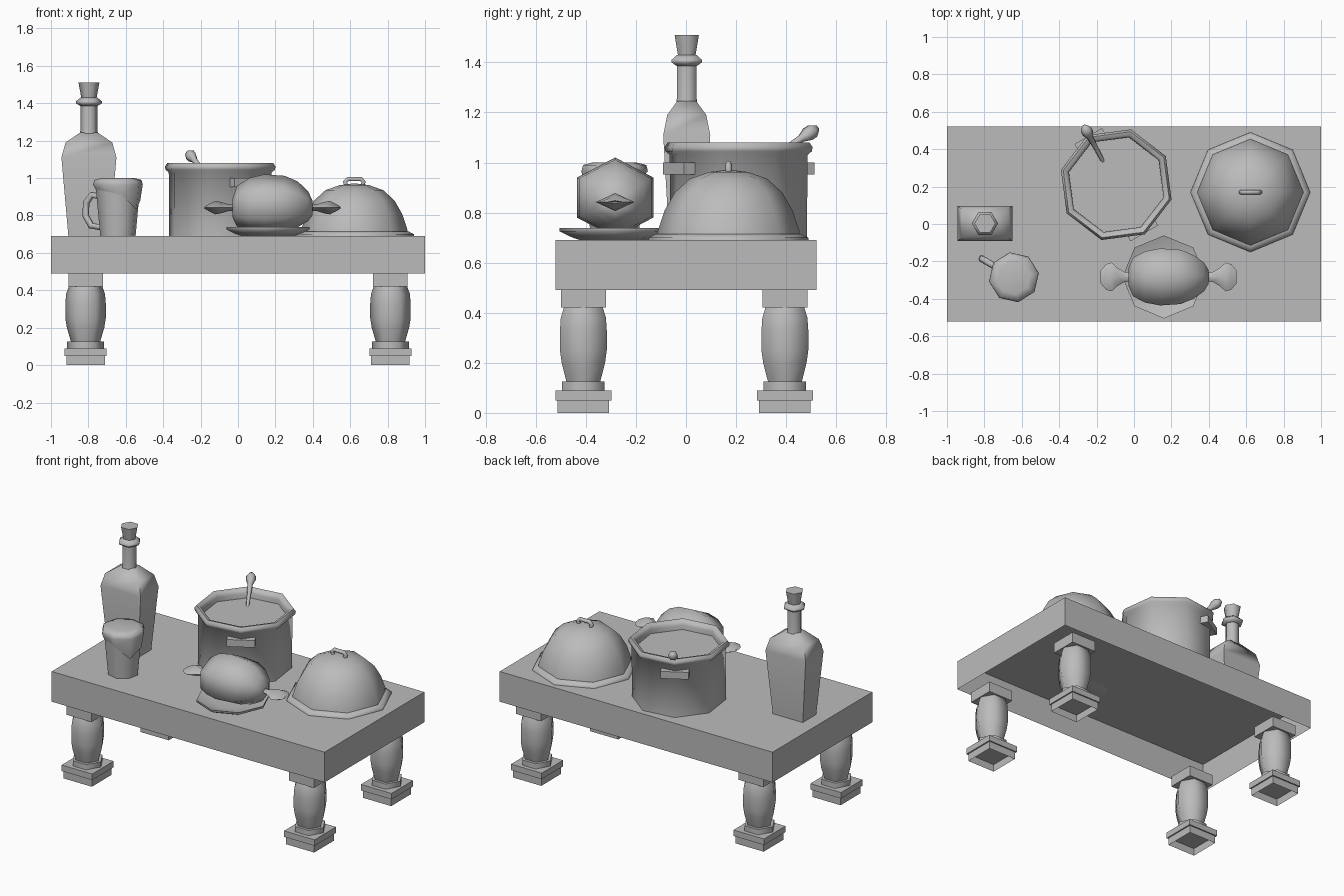
import bpy, bmesh
from math import sin, cos, pi, radians
from mathutils import Matrix, Vector

if "Cube" in bpy.data.objects:
    bpy.data.objects.remove(bpy.data.objects["Cube"])

grey = bpy.data.materials.new("plain_grey")
grey.use_nodes = True
colour = (0.5, 0.5, 0.5, 1)
grey.diffuse_color = colour
grey.node_tree.nodes["Principled BSDF"].inputs["Base Color"].default_value = colour

TOP = 0.69  # height of the table surface


def finish(name, mesh, angle=None):
    ob = bpy.data.objects.new(name, mesh)
    bpy.context.collection.objects.link(ob)
    mesh.materials.clear()
    mesh.materials.append(grey)
    if angle:
        bpy.ops.object.select_all(action='DESELECT')
        ob.select_set(True)
        bpy.context.view_layer.objects.active = ob
        bpy.ops.object.shade_smooth_by_angle(angle=radians(angle))
    return ob


def loft(name, rings, caps=(True, True), angle=65):
    """Skin a list of equal-length point rings."""
    bm = bmesh.new()
    rows = [[bm.verts.new(p) for p in ring] for ring in rings]
    n = len(rows[0])
    for a, b in zip(rows, rows[1:]):
        for i in range(n):
            j = (i + 1) % n
            bm.faces.new((a[i], a[j], b[j], b[i]))
    if caps[0]:
        bm.faces.new(rows[0][::-1])
    if caps[1]:
        bm.faces.new(rows[-1])
    bmesh.ops.remove_doubles(bm, verts=bm.verts, dist=0.0005)
    bmesh.ops.recalc_face_normals(bm, faces=bm.faces)
    mesh = bpy.data.meshes.new(name)
    bm.to_mesh(mesh)
    bm.free()
    return finish(name, mesh, angle)


def circle(x, y, z, r, sides, turn=0):
    return [(x + r * cos(turn + 2 * pi * i / sides),
             y + r * sin(turn + 2 * pi * i / sides), z) for i in range(sides)]


def lathe(name, x, y, profile, sides=8, turn=0, caps=(True, True)):
    return loft(name, [circle(x, y, z, r, sides, radians(turn)) for r, z in profile], caps)


def rect(x, y, z, hx, hy):
    return [(x + sx * hx, y + sy * hy, z) for sx, sy in ((-1, -1), (1, -1), (1, 1), (-1, 1))]


def box(name, x, y, z0, z1, hx, hy, caps=(True, True)):
    return loft(name, [rect(x, y, z0, hx, hy), rect(x, y, z1, hx, hy)], caps, None)


def tube(name, points, r):
    """Round bar along a path, turned into a mesh."""
    cu = bpy.data.curves.new(name, 'CURVE')
    cu.dimensions = '3D'
    cu.bevel_depth = r
    cu.bevel_resolution = 1
    cu.use_fill_caps = True
    sp = cu.splines.new('POLY')
    sp.points.add(len(points) - 1)
    for p, co in zip(sp.points, points):
        p.co = (*co, 1)
    tmp = bpy.data.objects.new(name, cu)
    bpy.context.collection.objects.link(tmp)
    dg = bpy.context.evaluated_depsgraph_get()
    mesh = bpy.data.meshes.new_from_object(tmp.evaluated_get(dg))
    bpy.data.objects.remove(tmp)
    return finish(name, mesh, 65)


# Table top, open underneath, and four turned legs
box("table_top", 0, 0, 0.49, TOP, 1, 0.522, (False, True))
for side, x in (("right", -0.815), ("left", 0.815)):
    for end, y in (("front", -0.41), ("back", 0.395)):
        tag = end + "_" + side
        box(tag + "_foot", x, y, 0, 0.05, 0.103, 0.103, (False, True))
        box(tag + "_foot_step", x, y, 0.05, 0.09, 0.112, 0.112)
        lathe(tag + "_leg_ring", x, y, [(0.098, 0.09), (0.098, 0.125)], 6)
        lathe(tag + "_leg", x, y, [(0.078, 0.125), (0.1, 0.2), (0.108, 0.25),
                                   (0.108, 0.33), (0.104, 0.38), (0.09, 0.42)], 6)
        box(tag + "_leg_block", x, y, 0.42, 0.49, 0.092, 0.09)

# Bottle: flat-sided body, round neck, collar and stopper
BX, BY = -0.797, 0.003
loft("bottle_body", [rect(BX, BY, z, hx, hy) for z, hx, hy in (
    (TOP, 0.11, 0.07), (1.11, 0.147, 0.094), (1.19, 0.125, 0.078), (1.245, 0.045, 0.038))])
lathe("bottle_neck", BX, BY, [(0.05, 1.23), (0.045, 1.26), (0.045, 1.43)], 6)
lathe("bottle_collar", BX, BY, [(0.045, 1.385), (0.07, 1.4), (0.07, 1.41), (0.045, 1.43)], 6)
lathe("bottle_stopper", BX, BY, [(0.04, 1.425), (0.056, 1.51)], 6)

# Mug with overflowing foam and a side handle
MX, MY = -0.642, -0.285
lathe("mug", MX, MY, [(0.096, TOP), (0.122, 0.97)], 8, 10)
drips = [0.88, 0.93, 0.95, 0.92, 0.94, 0.93, 0.91, 0.83]
hem = [(x, y, z) for (x, y, _), z in zip(circle(MX, MY, 0, 0.121, 8, 0.17), drips)]
loft("mug_foam", [hem, circle(MX, MY, 0.965, 0.135, 8, 0.17),
                  circle(MX, MY, 0.99, 0.128, 8, 0.17),
                  circle(MX, MY, 1.0, 0.09, 8, 0.17)], (False, True))
out = Vector((cos(radians(150)), sin(radians(150)), 0))
tube("mug_handle", [Vector((MX, MY, z)) + out * r for r, z in (
    (0.1, 0.9), (0.16, 0.91), (0.195, 0.87), (0.2, 0.8), (0.165, 0.745), (0.09, 0.735))], 0.018)

# Stew pot with rolled rim, filling and two grips
PX, PY = -0.095, 0.21
lathe("pot", PX, PY, [(0.283, TOP), (0.285, 1.03), (0.303, 1.045), (0.306, 1.062),
                      (0.293, 1.08), (0.272, 1.075), (0.262, 1.05), (0.262, 1.0)],
      8, 30, (True, False))
lathe("pot_filling", PX, PY, [(0.264, 0.99), (0.264, 1.02)], 8, 30)
for name, a in (("front", -60), ("back", 120)):
    grip = box("pot_%s_grip" % name, 0.27, 0, 0.953, 1.0, 0.03, 0.085)
    grip.data.transform(Matrix.Translation((PX, PY, 0)) @ Matrix.Rotation(radians(a), 4, 'Z'))

# Spoon leaning on the rim
spoon = lathe("spoon", 0, 0, [(0.009, 0), (0.012, 0.1), (0.016, 0.19), (0.03, 0.225),
                              (0.03, 0.25), (0.012, 0.275)], 6)
lean = Vector((-0.11, 0.205, 0.135))
spoon.data.transform(Matrix.Translation((-0.155, 0.315, 1.0)) @
                     lean.to_track_quat('Z', 'Y').to_matrix().to_4x4())

# Domed serving cover with tray lip and arched handle
CX, CY = 0.622, 0.17
lathe("cover_lip", CX, CY, [(0.32, TOP), (0.318, 0.7), (0.29, 0.715)])
lathe("cover_dome", CX, CY, [(0.288, TOP), (0.282, 0.73), (0.255, 0.81), (0.215, 0.88),
                             (0.155, 0.935), (0.08, 0.962), (0, 0.972)], 8, 0, (True, False))
tube("cover_handle", [(CX + x, CY, z) for x, z in (
    (-0.04, 0.955), (-0.05, 0.98), (-0.035, 0.995),
    (0.035, 0.995), (0.05, 0.98), (0.04, 0.955))], 0.013)

# Plate with a roast bird and bone ends
RX, RY = 0.16, -0.283
lathe("plate", RX, RY, [(0.14, TOP), (0.17, 0.7), (0.222, 0.725),
                        (0.222, 0.738), (0.16, 0.715), (0.11, 0.71)])


def section(x, ry, rz, z, sides):
    return [(x, RY + ry * sin(2 * pi * i / sides), z + rz * cos(2 * pi * i / sides))
            for i in range(sides)]


loft("roast_body", [section(x, 0.176 * s, 0.16 * s, z, 6) for x, s, z in (
    (-0.03, 0.3, 0.84), (-0.005, 0.68, 0.85), (0.06, 0.9, 0.857), (0.14, 1, 0.86),
    (0.25, 0.95, 0.86), (0.32, 0.76, 0.86), (0.375, 0.5, 0.85), (0.398, 0.25, 0.84))])
for name, x0, d in (("right", 0.0, -1), ("left", 0.37, 1)):
    loft("bone_" + name, [section(x0 + d * t, ry, rz, 0.842, 4) for t, ry, rz in (
        (0, 0.025, 0.018), (0.05, 0.026, 0.018), (0.09, 0.05, 0.03), (0.12, 0.077, 0.036),
        (0.15, 0.068, 0.022), (0.178, 0.035, 0.006), (0.165, 0.002, 0.002))])
